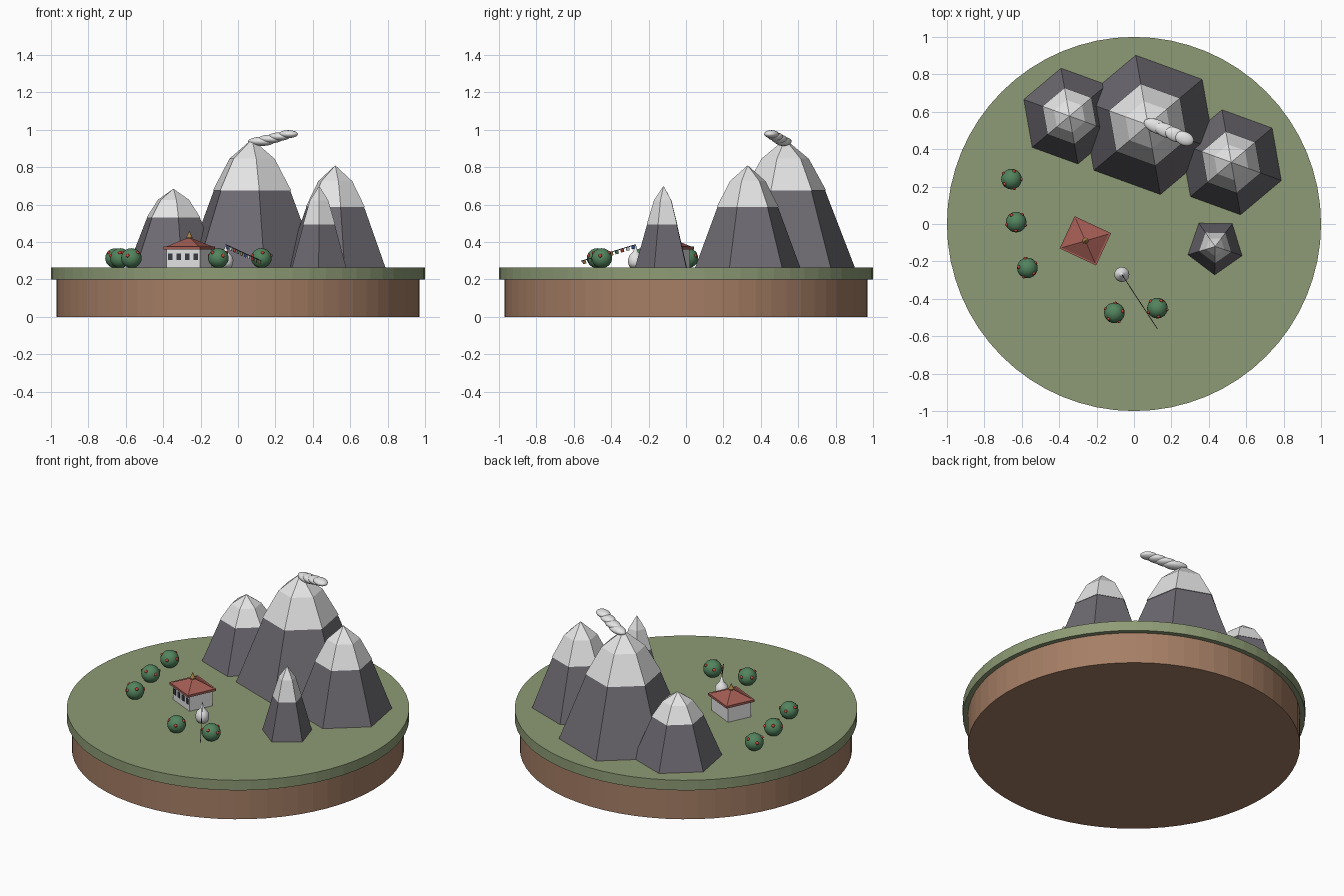
import bpy, bmesh
from math import cos, sin, pi, radians
from mathutils import Vector, Matrix

if "Cube" in bpy.data.objects:
    bpy.data.objects.remove(bpy.data.objects["Cube"], do_unlink=True)


def material(name, rgb):
    m = bpy.data.materials.new(name)
    m.use_nodes = True
    m.diffuse_color = (*rgb, 1)
    m.node_tree.nodes["Principled BSDF"].inputs["Base Color"].default_value = (*rgb, 1)
    return m


GRASS = material("grass green", (.27, .33, .18))
EARTH = material("earth brown", (.38, .21, .13))
ROCK = material("rock grey", (.155, .147, .168))
SNOW = material("snow white", (.78, .78, .78))
LEAF = material("leaf green", (.085, .23, .11))
RED = material("fruit red", (.58, .06, .04))
ROOF = material("roof red", (.37, .11, .09))
GOLD = material("gold", (.4, .23, .07))
DARK = material("window dark", (.04, .045, .06))
BLUE = material("flag blue", (.05, .12, .4))

GROUND = .265


def finish(name, bm, mat, smooth=False):
    bmesh.ops.recalc_face_normals(bm, faces=bm.faces)
    mesh = bpy.data.meshes.new(name)
    bm.to_mesh(mesh)
    bm.free()
    mesh.materials.append(mat)
    obj = bpy.data.objects.new(name, mesh)
    bpy.context.collection.objects.link(obj)
    if smooth:
        mesh.shade_smooth()
    return obj


def lathe(name, profile, sides, mat, at=(0, 0), phase=0, smooth=False):
    """Turn (radius, z) pairs about a vertical axis; a zero radius ends in a point."""
    bm = bmesh.new()
    rings = []
    for r, z in profile:
        count = sides if r > 0 else 1
        rings.append([bm.verts.new((at[0] + r * cos(phase + 2 * pi * i / sides),
                                    at[1] + r * sin(phase + 2 * pi * i / sides), z))
                      for i in range(count)])
    for a, b in zip(rings, rings[1:]):
        for i in range(sides):
            j = (i + 1) % sides
            quad = [a[i % len(a)], a[j % len(a)], b[j % len(b)], b[i % len(b)]]
            bm.faces.new(list(dict.fromkeys(quad)))
    for ring in (rings[0], rings[-1]):
        if len(ring) > 1:
            bm.faces.new(ring)
    return finish(name, bm, mat, smooth)


def box(name, size, matrix, mat):
    bm = bmesh.new()
    bmesh.ops.create_cube(bm, size=1, matrix=matrix @ Matrix.Diagonal((*size, 1)))
    return finish(name, bm, mat)


def ball(name, centre, radii, mat, turn=0, segments=24):
    bm = bmesh.new()
    m = Matrix.Translation(centre) @ Matrix.Rotation(turn, 4, 'Z') @ Matrix.Diagonal((*radii, 1))
    bmesh.ops.create_uvsphere(bm, u_segments=segments, v_segments=segments // 2, radius=1, matrix=m)
    return finish(name, bm, mat, True)


# Island
lathe("earth_base", [(.97, 0), (.97, .2)], 64, EARTH)
lathe("grass_disc", [(1, .2), (1, GROUND)], 64, GRASS)


# Mountains with overhanging snow caps
def mountain(name, at, radius, peak, snow_z, sides, phase):
    lathe(name + "_rock", [(radius, GROUND), (radius * .57, snow_z + .005)],
          sides, ROCK, at, radians(phase))
    step = snow_z + (peak - snow_z) * .62
    lathe(name + "_snow", [(radius * .59, snow_z), (radius * .34, step), (0, peak)],
          sides, SNOW, at, radians(phase))


mountain("main_mountain", (.075, .53), .378, .95, .675, 6, 100)
mountain("left_mountain", (.52, .33), .285, .81, .587, 6, 100)
mountain("right_mountain", (-.345, .577), .26, .685, .53, 6, 100)
mountain("small_mountain", (.434, -.12), .152, .7, .495, 5, 125)

# Drifting cloud at the summit
for i in range(4):
    s = 1 - .1 * i
    ball("cloud_puff", (.125 + .048 * i, .52 - .021 * i, .938 + .013 * i),
         (.076 * s, .037, .024 - .001 * i), SNOW, radians(-22))

# House
HOUSE = Matrix.Translation((-.26, -.09, 0)) @ Matrix.Rotation(radians(-25), 4, 'Z')
box("house_walls", (.195, .155, .1), HOUSE @ Matrix.Translation((0, 0, GROUND + .05)), SNOW)
box("house_eaves", (.215, .19, .014), HOUSE @ Matrix.Translation((0, 0, .368)), ROOF)
for i in range(4):
    box("house_window", (.025, .006, .035),
        HOUSE @ Matrix.Translation((.05 * (i - 1.5), -.078, .322)), DARK)

bm = bmesh.new()
bmesh.ops.create_cone(bm, cap_ends=True, segments=4, radius1=.5 ** .5, radius2=0, depth=1,
                      matrix=HOUSE @ Matrix.Translation((0, 0, .4)) @ Matrix.Diagonal((.2, .176, .052, 1))
                      @ Matrix.Rotation(pi / 4, 4, 'Z'))
finish("house_roof", bm, ROOF)
lathe("roof_finial", [(.013, .412), (.016, .425), (.01, .437), (0, .462)], 12, GOLD, (-.26, -.09))

# Shrine with a bell-shaped body
SHRINE = (-.065, -.27)
lathe("shrine_body", [(.03, GROUND), (.039, .285), (.04, .305), (.033, .328), (.018, .343),
                      (.012, .352), (0, .392)], 24, SNOW, SHRINE, smooth=True)

# String of flags
start, end = Vector((*SHRINE, .386)), Vector((.125, -.56, .298))
run = end - start
line = Matrix.Translation((start + end) / 2) @ run.to_track_quat('X', 'Z').to_matrix().to_4x4()
box("flag_string", (run.length, .004, .004), line, DARK)
flag_colours = [BLUE, SNOW, RED, LEAF, GOLD]
for i in range(10):
    mat = flag_colours[i % 5]
    box("flag", (.02, .003, .018),
        line @ Matrix.Translation((run.length * ((i + .5) / 10 - .5), 0, -.01)), mat)

# Fruit trees
for n, (x, y) in enumerate([(-.655, .24), (-.63, .01), (-.57, -.235), (-.105, -.475), (.125, -.45)]):
    centre = Vector((x, y, .314))
    ball("tree_crown", centre, (.055, .055, .053), LEAF)
    for k in range(5):
        a = 2 * pi * k / 5 + n * .9
        lift = .55 if k % 2 else .25
        flat = (1 - lift * lift) ** .5
        spot = centre + .052 * Vector((flat * cos(a), flat * sin(a), lift))
        ball("tree_fruit", spot, (.01, .01, .01), RED, 0, 12)
